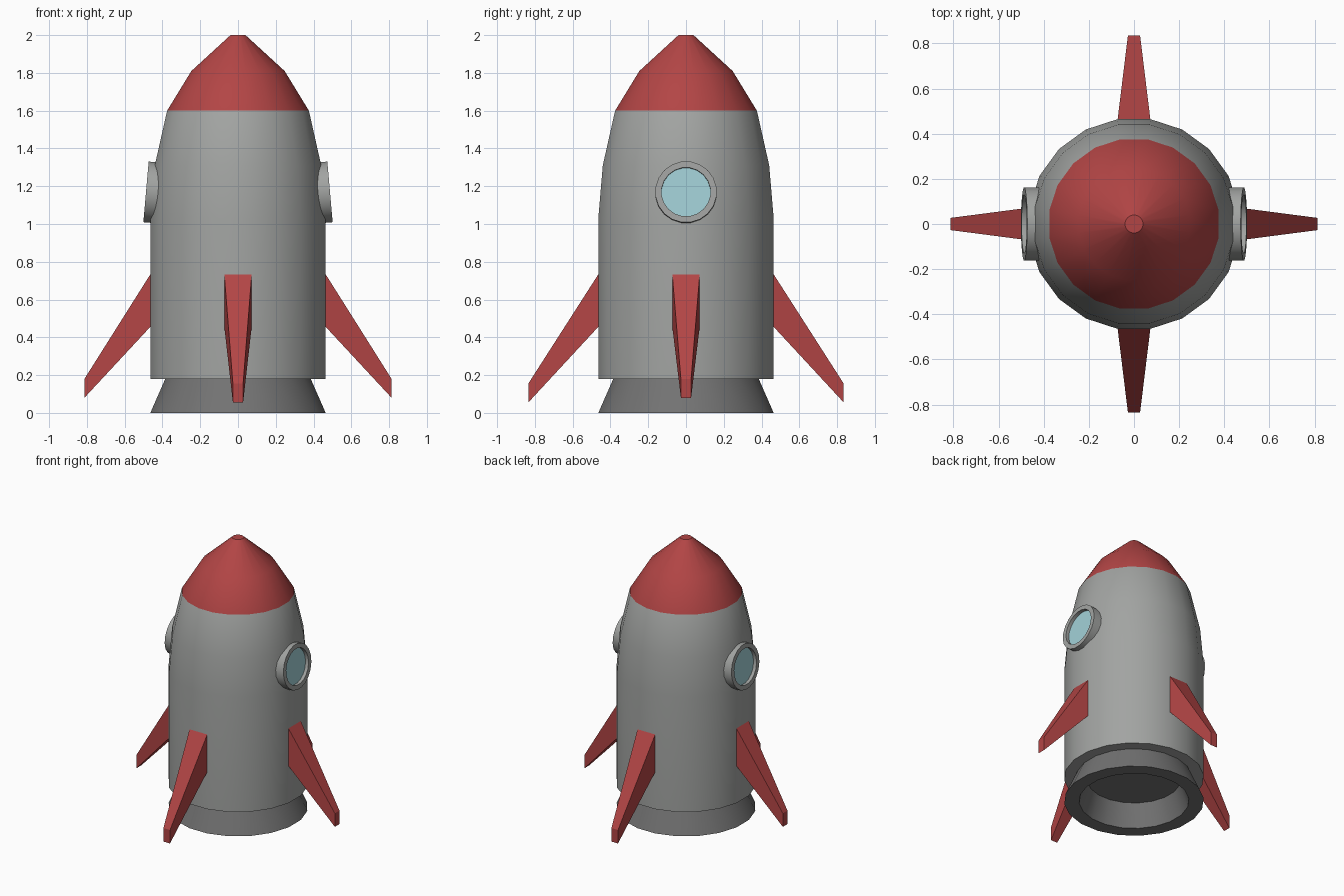
import bpy, bmesh, math
from mathutils import Matrix, Vector

cube = bpy.data.objects.get("Cube")
if cube:
    bpy.data.objects.remove(cube, do_unlink=True)

SIDES = 20


def material(name, rgb):
    m = bpy.data.materials.new(name)
    m.use_nodes = True
    m.diffuse_color = (*rgb, 1)
    m.node_tree.nodes["Principled BSDF"].inputs["Base Color"].default_value = (*rgb, 1)
    return m


grey = material("hull grey", (0.36, 0.37, 0.36))
dark = material("nozzle grey", (0.17, 0.17, 0.17))
red = material("fin red", (0.45, 0.06, 0.06))
glass = material("window blue", (0.36, 0.63, 0.68))


def add_object(name, bm, mats, matrix=None, smooth=True):
    bmesh.ops.recalc_face_normals(bm, faces=bm.faces)
    mesh = bpy.data.meshes.new(name)
    bm.to_mesh(mesh)
    bm.free()
    for m in mats:
        mesh.materials.append(m)
    obj = bpy.data.objects.new(name, mesh)
    bpy.context.collection.objects.link(obj)
    if matrix:
        obj.matrix_world = matrix
    if smooth:
        bpy.ops.object.select_all(action="DESELECT")
        obj.select_set(True)
        bpy.context.view_layer.objects.active = obj
        bpy.ops.object.shade_smooth_by_angle(angle=math.radians(30))
    return obj


def lathe(profile, closed=False):
    """Turn (radius, height) points around z; open profiles get end caps."""
    bm = bmesh.new()
    rings = []
    for r, z in profile:
        angles = [math.tau * (i + 0.5) / SIDES for i in range(SIDES)]
        rings.append([bm.verts.new((r * math.cos(a), r * math.sin(a), z)) for a in angles])
    pairs = list(zip(rings, rings[1:]))
    if closed:
        pairs.append((rings[-1], rings[0]))
    else:
        bm.faces.new(rings[0])
        bm.faces.new(rings[-1])
    for a, b in pairs:
        for i in range(SIDES):
            j = (i + 1) % SIDES
            bm.faces.new((a[i], a[j], b[j], b[i]))
    return bm


# Hull with red nose
bm = lathe([(0.47, 0.18), (0.47, 1.03), (0.446, 1.31), (0.38, 1.6), (0.25, 1.81), (0.04, 2.0)])
for f in bm.faces:
    f.material_index = int(f.calc_center_median().z > 1.6)
add_object("hull", bm, [grey, red])

# Flared hollow nozzle
add_object("nozzle", lathe([(0.39, 0.18), (0.47, 0), (0.37, 0), (0.31, 0.18)], True), [dark])
add_object("nozzle_cap", lathe([(0.32, 0.165), (0.32, 0.18)]), [dark])

# Round windows on both sides, tilted to follow the hull
for side, turn in (("left", 0), ("right", math.pi)):
    place = (Matrix.Rotation(turn, 4, "Z") @ Matrix.Translation((0.487, 0, 1.17))
             @ Matrix.Rotation(math.radians(85), 4, "Y"))
    frame = lathe([(0.163, 0), (0.13, 0), (0.13, -0.07), (0.163, -0.07)], True)
    add_object(side + "_window_frame", frame, [grey], place)
    add_object(side + "_window_glass", lathe([(0.131, -0.025), (0.131, -0.03)]), [glass], place)

# Four swept tapering fins: root at the hull, narrow tip
fins = (("left", 0, 0.813, 0.18), ("back", 90, 0.835, 0.155),
        ("right", 180, 0.813, 0.18), ("front", 270, 0.835, 0.155))
for name, angle, reach, tip in fins:
    outline = [(0.46, 0.74, 0.073), (0.46, 0.46, 0.073),
               (reach, tip - 0.1, 0.027), (reach, tip, 0.027)]
    bm = bmesh.new()
    a, b = [[bm.verts.new((x, s * w, z)) for x, z, w in outline] for s in (-1, 1)]
    bm.faces.new(a)
    bm.faces.new(b)
    for i in range(4):
        j = (i + 1) % 4
        bm.faces.new((a[i], a[j], b[j], b[i]))
    add_object(name + "_fin", bm, [red], Matrix.Rotation(math.radians(angle), 4, "Z"), False)
